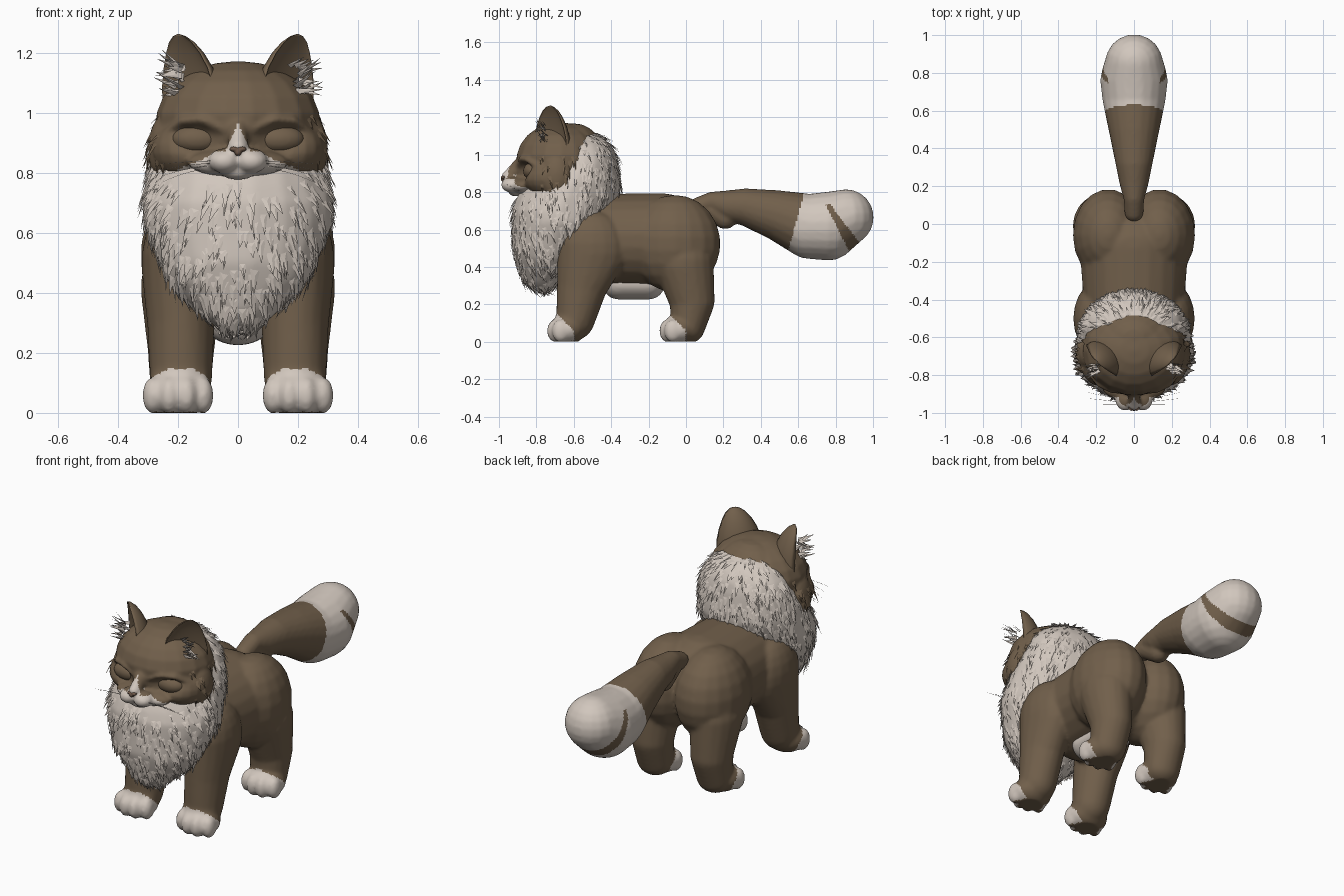
import bpy, bmesh, math, random
from mathutils import Vector

if "Cube" in bpy.data.objects:
    bpy.data.objects.remove(bpy.data.objects["Cube"])

random.seed(4)


def material(name, rgb):
    m = bpy.data.materials.new(name)
    m.diffuse_color = (*rgb, 1)
    m.use_nodes = True
    m.node_tree.nodes["Principled BSDF"].inputs["Base Color"].default_value = m.diffuse_color
    return m


BROWN = material("brown fur", (0.165, 0.115, 0.07))
CREAM = material("cream fur", (0.64, 0.57, 0.51))
NOSE = material("nose brown", (0.15, 0.095, 0.065))


def finish(name, mesh, mats, smooth=True):
    mesh.materials.clear()
    for m in mats:
        mesh.materials.append(m)
    mesh.polygons.foreach_set("use_smooth", [smooth] * len(mesh.polygons))
    ob = bpy.data.objects.new(name, mesh)
    bpy.context.collection.objects.link(ob)
    return ob


# Unit sphere points shared by every ellipsoid
SPHERE = [(0, 0, 1), (0, 0, -1)] + [
    (math.sin(math.pi * j / 11) * math.cos(math.pi * i / 9),
     math.sin(math.pi * j / 11) * math.sin(math.pi * i / 9),
     math.cos(math.pi * j / 11)) for j in range(1, 11) for i in range(18)]


def hull(stations):
    """Convex skin around one or two ellipsoids."""
    bm = bmesh.new()
    for x, y, z, rx, ry, rz in stations:
        for a, b, c in SPHERE:
            bm.verts.new((x + a * rx, y + b * ry, z + c * rz))
    bmesh.ops.convex_hull(bm, input=bm.verts)
    bmesh.ops.delete(bm, geom=[v for v in bm.verts if not v.link_faces], context='VERTS')
    bm.verts.index_update()
    res = [v.co.copy() for v in bm.verts], [[v.index for v in f.verts] for f in bm.faces]
    bm.free()
    return res


def blob(name, chains, mats, rule=None, shape=None, voxel=0.014, smooth=4):
    """Fuse chains of ellipsoids (x, y, z, rx, ry, rz), mirrored in x, into one skin."""
    verts, faces = [], []
    for chain in chains:
        for pair in (list(zip(chain, chain[1:])) or [chain]):
            vs, fs = hull(pair)
            for s in ((1, -1) if any(abs(p[0]) > 0.001 for p in pair) else (1,)):
                o = len(verts)
                verts += [(v.x * s, v.y, v.z) for v in vs]
                faces += [[o + i for i in f[::s]] for f in fs]
    raw = bpy.data.meshes.new(name + "_raw")
    raw.from_pydata(verts, [], faces)
    tmp = bpy.data.objects.new(name + "_raw", raw)
    bpy.context.collection.objects.link(tmp)
    r = tmp.modifiers.new("skin", 'REMESH')
    r.mode = 'VOXEL'
    r.voxel_size = voxel
    s = tmp.modifiers.new("smooth", 'SMOOTH')
    s.factor = 0.5
    s.iterations = smooth
    dg = bpy.context.evaluated_depsgraph_get()
    mesh = bpy.data.meshes.new_from_object(tmp.evaluated_get(dg))
    bpy.data.objects.remove(tmp)
    if shape:
        for v in mesh.vertices:
            shape(v.co)
    mesh.update()
    ob = finish(name, mesh, mats)
    if rule:
        for p in mesh.polygons:
            p.material_index = int(rule(p.center, p.normal))
    return ob


def lock(verts, faces, p, n, t, length, width, lift=0.009):
    """One pointed lock of fur."""
    side = n.cross(t).normalized() * width
    o = len(verts)
    verts += [p + side - n * 0.003, p - side - n * 0.003,
              p + n * lift * 0.5 + t * length * 0.35, p + t * length + n * lift]
    faces += [(o, o + 2, o + 1), (o, o + 3, o + 2), (o + 2, o + 3, o + 1), (o, o + 1, o + 3)]


def locks_object(name, verts, faces, mat):
    mesh = bpy.data.meshes.new(name)
    mesh.from_pydata(verts, [], [f[::-1] for f in faces])
    return finish(name, mesh, [mat], False)


def fur(name, source, count, keep, mat):
    verts, faces = [], []
    spots = [(p.center.copy(), p.normal.copy()) for p in source.data.polygons if keep(p.center)]
    for c, n in random.sample(spots, min(count, len(spots))):
        g = Vector((c.x * 1.2 + random.uniform(-.12, .12), random.uniform(-.1, .2), -0.7))
        t = (g - n * g.dot(n)).normalized()
        lock(verts, faces, c, n, t, random.uniform(.05, .1), random.uniform(.012, .022))
    return locks_object(name, verts, faces, mat)


# Torso, hips, legs and paws
def paw(x, y):
    return [[(x, y, .065, .115, .1, .08)]] + [
        [(x + dx, y + dy, .058, .036, .047, .062)]
        for dx, dy in ((-.083, -.035), (-.029, -.062), (.029, -.062), (.083, -.035))]


def toes_cream(c, n):
    line = -0.6 if c.y < -0.35 else 0.0
    return c.z < .147 and c.y < line - max(0, c.z - .06) and not (c.z < .004 and n.z < -.8)


def flat_soles(co):
    co.z = max(co.z, 0.0)


blob("body", [
    [(0, -.45, .54, .265, .2, .25), (0, -.13, .54, .29, .24, .255)],
    [(.135, -.06, .525, .19, .247, .26)],
    [(.2, -.5, .5, .122, .19, .2), (.19, -.555, .3, .113, .137, .12),
     (.19, -.59, .13, .105, .105, .12), (.192, -.63, .06, .1, .09, .06)],
    [(.19, -.01, .42, .135, .16, .16), (.19, .033, .22, .112, .122, .12),
     (.192, .01, .07, .1, .09, .08)],
] + paw(.2, -.635) + paw(.2, -.035), [BROWN, CREAM], toes_cream, flat_soles, voxel=.011, smooth=6)

# Cream belly patch
blob("belly_fur", [[(0, -.36, .315, .12, .09, .09), (0, -.2, .315, .12, .09, .09)]], [CREAM])

# Ruff around neck and chest
ruff = blob("ruff", [[
    (0, -.765, .41, .15, .135, .14), (0, -.74, .53, .265, .195, .2),
    (0, -.68, .67, .322, .255, .22), (0, -.6, .82, .303, .255, .21),
    (0, -.55, .93, .27, .19, .197)]], [CREAM])


# Head with brow ridges, cheeks and muzzle
def eye_sockets(co):
    if co.y < -.7:
        co.y += .04 * math.exp(-((abs(co.x) - .13) / .085) ** 2 - ((co.z - .915) / .04) ** 2)


def muzzle_cream(c, n):
    x, z = abs(c.x), c.z
    if c.y > -.8 or z > .965:
        return False
    if c.y < -.915 and z < .872:
        return True
    return x < (.45 * (.965 - z) if z > .87 else min(.2, .05 + 2.6 * (.87 - z)))


head = blob("head", [
    [(0, -.67, .97, .275, .24, .203)],
    [(0, -.6, 1.0, .2, .16, .168)],
    [(0, -.72, .93, .2, .2, .14)],
    [(.16, -.72, .88, .13, .15, .11)],
    [(.235, -.69, .88, .065, .09, .12)],
    [(.05, -.895, .94, .018, .02, .015), (.12, -.87, .975, .022, .03, .018),
     (.18, -.84, .972, .022, .03, .018), (.235, -.78, .93, .02, .03, .018)],
    [(0, -.89, .955, .03, .03, .03), (0, -.95, .888, .035, .04, .028)],
    [(0, -.87, .835, .17, .07, .05)],
    [(.045, -.933, .84, .054, .056, .042)],
    [(0, -.91, .802, .06, .04, .025)],
], [BROWN, CREAM], muzzle_cream, eye_sockets, voxel=.009)

# Closed eyelids and nose
blob("eyelids", [[(.135, -.815, .912, .088, .057, .05)]], [BROWN], voxel=.009, smooth=2)
blob("nose", [[(.012, -.975, .879, .017, .015, .009)], [(0, -.977, .868, .012, .014, .012)]],
     [NOSE], voxel=.004, smooth=2)


# Fur locks on ruff and cheeks
def outside_head(c):
    d = Vector((c.x / .29, (c.y + .68) / .2, (c.z - .96) / .21))
    return d.length > 1 and not (c.y < -.8 and c.z > .78)


fur("ruff_fur", ruff, 1000, outside_head, CREAM)
fur("cheek_fur", head, 60, lambda c: abs(c.x) > .21 and .82 < c.z < 1.0 and c.y > -.8, BROWN)

# Ears: lofted crescents with a cream hollow, plus tufts
N = 24
for s, side in ((1, "left"), (-1, "right")):
    out, lat = Vector((.7 * s, -.714, 0)), Vector((.714 * s, .7, 0))
    bm = bmesh.new()
    rings = []
    for x, y, z, r in ((.145, -.7, 1.02, .12), (.148, -.705, 1.09, .118), (.157, -.71, 1.15, .102),
                       (.17, -.715, 1.2, .078), (.183, -.72, 1.235, .053), (.193, -.725, 1.255, .027),
                       (.198, -.725, 1.262, .006)):
        ring = []
        for i in range(N):
            a = 2 * math.pi * i / N
            w = math.sin(a) * r * (-.2 if math.sin(a) > 0 else .8)
            ring.append(bm.verts.new(Vector((x * s, y, z)) + lat * math.cos(a) * r + out * (w + r * .25)))
        rings.append(ring)
    for k, (lo, hi) in enumerate(zip(rings, rings[1:])):
        for i in range(N):
            j = (i + 1) % N
            f = bm.faces.new((lo[i], lo[j], hi[j], hi[i]))
            f.material_index = int(2 <= i <= N // 2 - 3 and k < 3)
    bm.faces.new(rings[-1])
    bmesh.ops.recalc_face_normals(bm, faces=bm.faces)
    mesh = bpy.data.meshes.new("ear_" + side)
    bm.to_mesh(mesh)
    bm.free()
    finish("ear_" + side, mesh, [BROWN, CREAM])
    verts, faces = [], []
    for k in range(20):
        p = Vector((s * random.uniform(.17, .225), random.uniform(-.79, -.74), random.uniform(1.06, 1.16)))
        t = Vector((s * random.uniform(.4, 1), random.uniform(-.45, .1), random.uniform(-.3, .7))).normalized()
        lock(verts, faces, p, out, t, random.uniform(.05, .09), .011, .005)
    locks_object("ear_tuft_" + side, verts, faces, CREAM)

# Whiskers
cu = bpy.data.curves.new("whiskers", 'CURVE')
cu.dimensions = '3D'
cu.bevel_depth = .0012
cu.bevel_resolution = 1
for s in (1, -1):
    for k in range(4):
        sp = cu.splines.new('POLY')
        sp.points.add(6)
        for i, pt in enumerate(sp.points):
            u = i / 6
            pt.co = (s * (.06 + .19 * u), -.955 + .02 * k * u + .012 * k, .84 - .008 * k - (.01 + .012 * k) * u * u, 1)
            pt.radius = 1 - .7 * u
cu.materials.append(CREAM)
bpy.context.collection.objects.link(bpy.data.objects.new("whiskers", cu))


# Bushy tail with cream tip and a slanted stripe
def tail_tip(c, n):
    t = (.735 - c.z) / .22
    stripe = t > 0 and abs(c.y - .758 - .14 * t) < .013 + .028 * t
    return c.y > .55 + (c.z - .5) * .28 and not stripe


blob("tail", [
    [(0, .06, .72, .05, .05, .05), (0, .14, .75, .055, .055, .052), (0, .23, .725, .08, .07, .085),
     (0, .32, .72, .098, .09, .1), (0, .5, .672, .135, .12, .137), (0, .66, .617, .168, .16, .174),
     (0, .76, .618, .18, .17, .184), (0, .855, .665, .152, .15, .15)],
    [(0, .12, .71, .05, .05, .05), (0, .21, .657, .055, .06, .055)],
], [BROWN, CREAM], tail_tip, voxel=.01)
